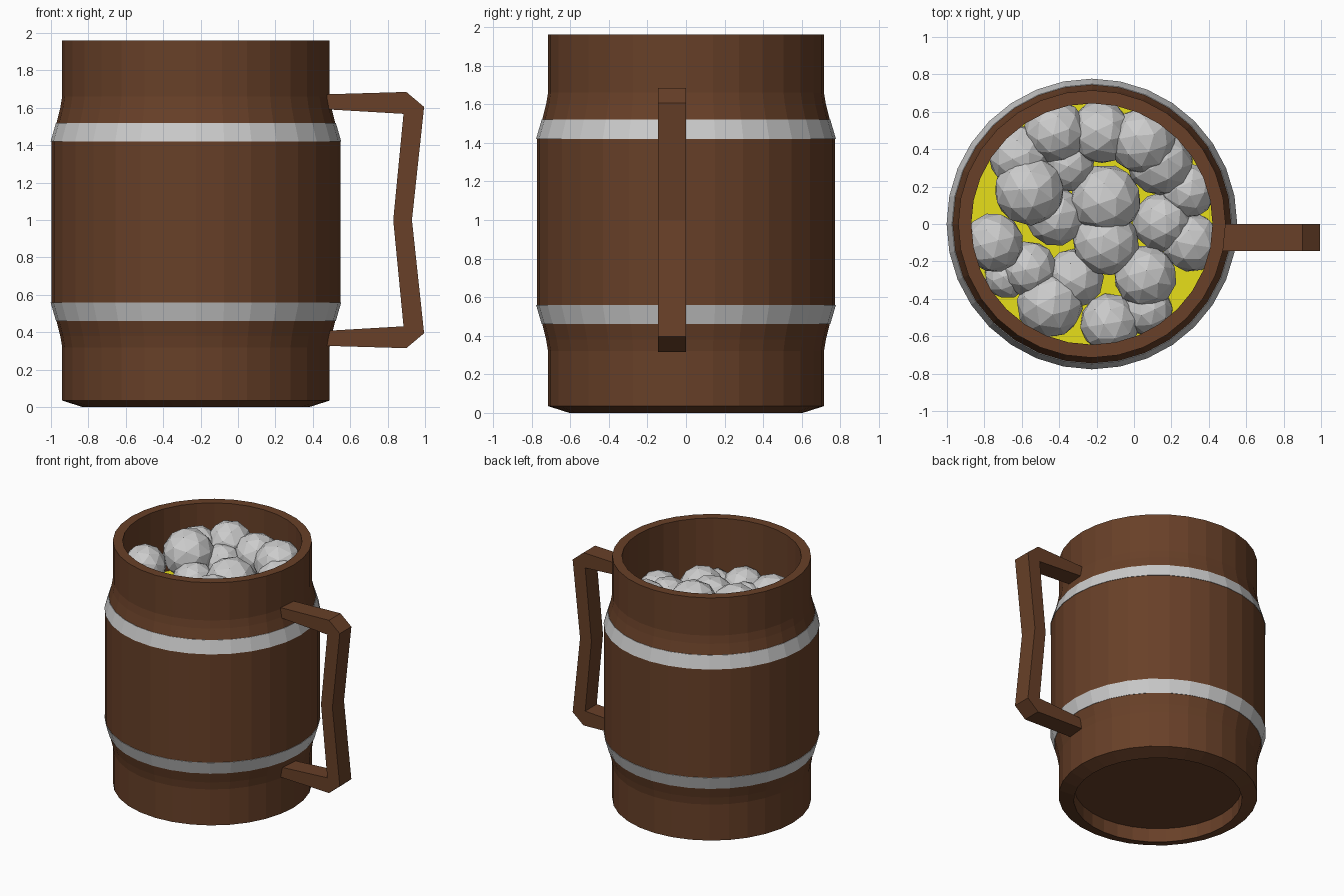
import bpy, bmesh, math, random
from mathutils import Matrix, Euler

if "Cube" in bpy.data.objects:
    bpy.data.objects.remove(bpy.data.objects["Cube"])

random.seed(4)
CX = -0.225      # axis of the mug body
SIDES = 32


def material(name, rgb):
    m = bpy.data.materials.new(name)
    m.diffuse_color = (*rgb, 1)
    m.use_nodes = True
    m.node_tree.nodes["Principled BSDF"].inputs["Base Color"].default_value = m.diffuse_color
    return m


wood = material("wood", (0.138, 0.051, 0.021))
ale = material("ale", (0.8, 0.74, 0.01))


def finish(name, bm, mat=None):
    bmesh.ops.recalc_face_normals(bm, faces=bm.faces)
    me = bpy.data.meshes.new(name)
    bm.to_mesh(me)
    bm.free()
    ob = bpy.data.objects.new(name, me)
    bpy.context.collection.objects.link(ob)
    if mat:
        me.materials.append(mat)
    return ob


def lathe(name, profile, mat=None, closed=False):
    """Spin (radius, z) points around the mug axis."""
    bm = bmesh.new()
    vs = [bm.verts.new((CX + r, 0, z)) for r, z in profile]
    pairs = list(zip(vs, vs[1:])) + ([(vs[-1], vs[0])] if closed else [])
    edges = [bm.edges.new(p) for p in pairs]
    bmesh.ops.spin(bm, geom=vs + edges, cent=(CX, 0, 0), axis=(0, 0, 1),
                   angle=math.tau, steps=SIDES, use_duplicate=False)
    bmesh.ops.remove_doubles(bm, verts=bm.verts, dist=1e-4)
    return finish(name, bm, mat)


# Mug body with recessed base and hollow inside
lathe("mug_body", [(0, 0.11), (0.605, 0.11), (0.605, 0), (0.715, 0.035),
                   (0.715, 0.32), (0.725, 0.38), (0.745, 0.46), (0.773, 0.56),
                   (0.773, 1.42), (0.745, 1.52), (0.725, 1.60), (0.715, 1.66),
                   (0.715, 1.96), (0.645, 1.96), (0.645, 0.2), (0, 0.2)], wood)

# Metal hoops, nearly flush with the staves
for name, pts in (("lower_hoop", [(0.748, 0.46), (0.777, 0.56)]),
                  ("upper_hoop", [(0.777, 1.42), (0.748, 1.52)])):
    inner = [(r - 0.03, z) for r, z in reversed(pts)]
    lathe(name, pts + inner, closed=True)

# Drink surface
lathe("drink", [(0, 1.46), (0.646, 1.46)], ale)

# Handle: upper half outline mirrored about z = 1, extruded in y
outer = [(0.46, 1.672), (0.90, 1.685), (0.995, 1.605), (0.93, 1.0)]
inner = [(0.46, 1.593), (0.885, 1.568), (0.83, 1.0)]


def full(half):
    return half + [(x, 2 - z) for x, z in reversed(half[:-1])]


o, i = full(outer), full(inner)
bm = bmesh.new()
# matching cross-sections along the bar; outer corners are chamfered
ov = [bm.verts.new((x, -0.145, z)) for x, z in o]
iv = [bm.verts.new((x, -0.145, z)) for x, z in i]
faces = [bm.faces.new(q) for q in (
    (ov[0], ov[1], iv[1], iv[0]), (ov[1], ov[2], iv[1]),
    (ov[2], ov[3], iv[2], iv[1]), (ov[3], ov[4], iv[3], iv[2]),
    (ov[4], ov[5], iv[3]), (ov[5], ov[6], iv[4], iv[3]))]
ext = bmesh.ops.extrude_face_region(bm, geom=faces, use_keep_orig=True)
for v in ext["geom"]:
    if isinstance(v, bmesh.types.BMVert):
        v.co.y = 0
finish("handle", bm, wood)

# Foam: low-poly bubbles (x, y, z, radius)
bubbles = [
    (-0.43, 0.52, 1.70, 0.17), (-0.18, 0.49, 1.67, 0.17), (0.05, 0.45, 1.68, 0.18),
    (0.14, 0.33, 1.60, 0.18), (0.29, 0.18, 1.54, 0.15), (-0.61, 0.36, 1.66, 0.17),
    (-0.36, 0.32, 1.62, 0.15), (-0.56, 0.18, 1.70, 0.19), (-0.15, 0.13, 1.60, 0.19),
    (-0.42, 0.04, 1.56, 0.16), (0.15, 0.01, 1.53, 0.16), (0.32, -0.10, 1.50, 0.16),
    (-0.75, -0.10, 1.66, 0.16), (-0.15, -0.10, 1.56, 0.18), (-0.56, -0.24, 1.54, 0.15),
    (-0.32, -0.29, 1.50, 0.16), (0.06, -0.28, 1.52, 0.17), (-0.45, -0.43, 1.52, 0.18),
    (-0.13, -0.53, 1.48, 0.16), (0.07, -0.46, 1.46, 0.14), (-0.68, -0.28, 1.50, 0.12)]
bm = bmesh.new()
for x, y, z, r in bubbles:
    # keep each bubble from poking through the outer wall
    d = math.hypot(x - CX, y)
    k = min(1, (0.70 - r) / d)
    rot = Euler([random.uniform(0, 6) for _ in range(3)]).to_matrix().to_4x4()
    bmesh.ops.create_icosphere(
        bm, subdivisions=2, radius=r,
        matrix=Matrix.Translation((CX + (x - CX) * k, y * k, z)) @ rot)
finish("foam", bm)
